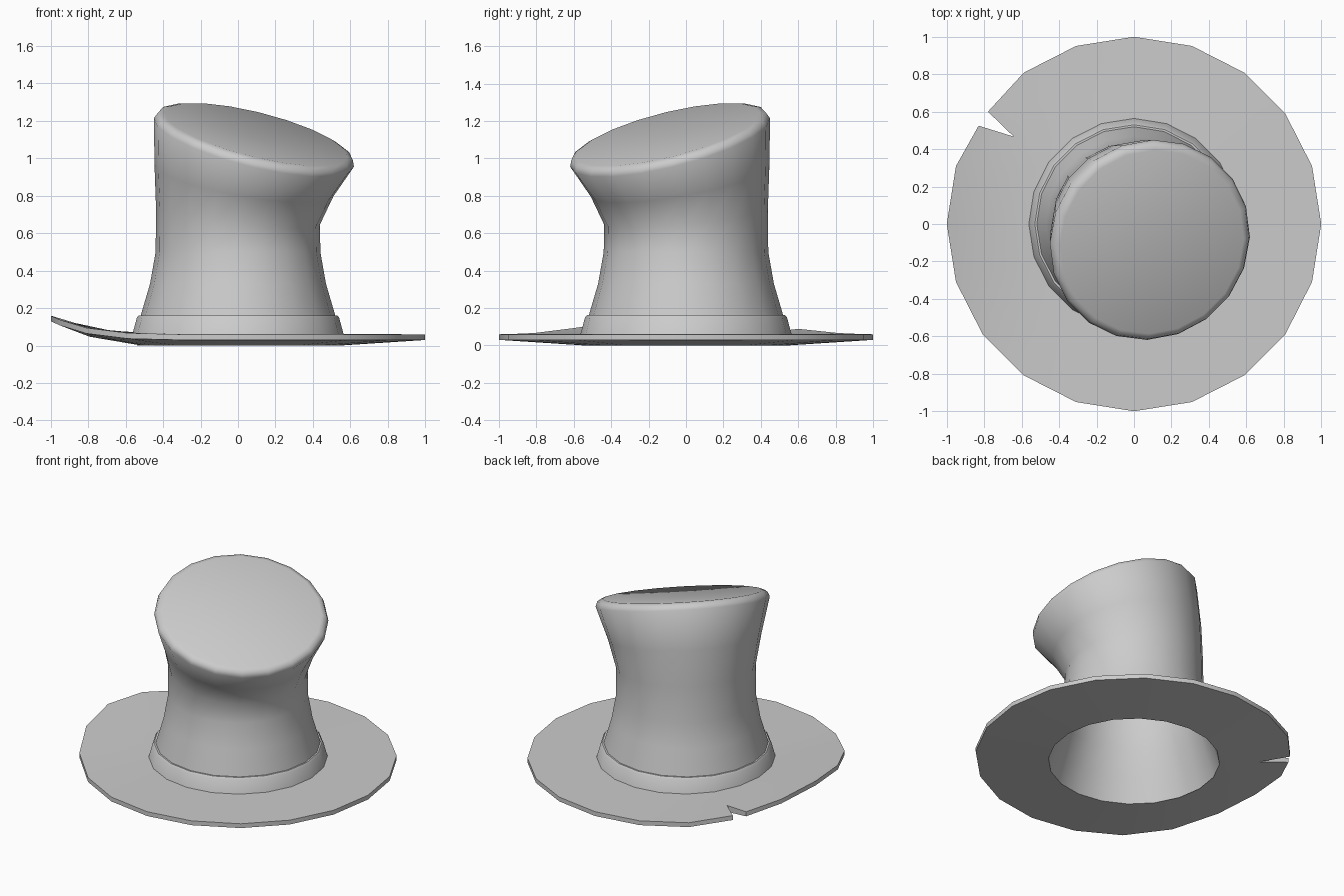
import bpy, bmesh, math
from mathutils import Vector, Matrix

if "Cube" in bpy.data.objects:
    bpy.data.objects.remove(bpy.data.objects["Cube"])

N = 20                                   # sides of every ring
LEAN = Vector((1, -1, 0)).normalized()   # direction the crown slumps
AXIS = Vector((0, 0, 1)).cross(LEAN)


def finish(name, bm, angle):
    bmesh.ops.recalc_face_normals(bm, faces=bm.faces)
    me = bpy.data.meshes.new(name)
    bm.to_mesh(me)
    bm.free()
    ob = bpy.data.objects.new(name, me)
    bpy.context.collection.objects.link(ob)
    bpy.ops.object.select_all(action='DESELECT')
    ob.select_set(True)
    bpy.context.view_layer.objects.active = ob
    bpy.ops.object.shade_smooth_by_angle(angle=math.radians(angle))
    return ob


def ring(bm, off, z, r, tilt, up=0):
    """Circle tilted towards LEAN; 'up' moves it along its own normal."""
    rot = Matrix.Rotation(math.radians(tilt), 3, AXIS)
    c = LEAN * off + Vector((0, 0, z)) + rot @ Vector((0, 0, up))
    return [bm.verts.new(c + rot @ Vector((r * math.cos(a), r * math.sin(a), 0)))
            for a in (2 * math.pi * k / N for k in range(N))]


def bridge(bm, a, b):
    for k in range(N):
        j = (k + 1) % N
        bm.faces.new((a[k], a[j], b[j], b[k]))


def cap(bm, loop, drop):
    c = sum((v.co for v in loop), Vector()) / N - Vector((0, 0, drop))
    v = bm.verts.new(c)
    for k in range(N):
        bm.faces.new((loop[k], loop[(k + 1) % N], v))


# Crown: hollow leaning tube (lean offset, height, radius, tilt, lift)
outer = [(0, .05, .54, 0), (0, .16, .52, 0), (0, .33, .47, 0), (0, .50, .44, 0),
         (0, .69, .44, 8), (.045, .88, .485, 14), (.12, 1.085, .55, 19.5),
         (.12, 1.085, .537, 19.5, .032), (.12, 1.085, .505, 19.5, .045)]
inner = [(o, z, r - .03, t) for o, z, r, t in outer[1:7]][::-1]
bm = bmesh.new()
loops = [ring(bm, *p) for p in inner + [(0, 0, .54, 0)] + outer]
for a, b in zip(loops, loops[1:]):
    bridge(bm, a, b)
cap(bm, loops[0], 0)
cap(bm, loops[-1], .02)
finish("crown", bm, 50)

# Hat band around the base of the crown
bm = bmesh.new()
loops = [ring(bm, 0, z, r, 0) for z, r in
         ((.05, .567), (.15, .54), (.162, .53), (.162, .505), (.05, .525))]
for a, b in zip(loops, loops[1:] + loops[:1]):
    bridge(bm, a, b)
finish("hat_band", bm, 30)


# Brim: top and bottom sheets, curled up at the left, torn at one spoke
def sheet(bm, top):
    def vert(x, y):
        r = math.hypot(x, y)
        z = (.065 - .005 * r) if top else .03 * max(0, (r - .54) / .46)
        return bm.verts.new((x, y, z + .1 * max(0, -x) ** 5))
    rings = [[vert(r * math.cos(2 * math.pi * k / N), r * math.sin(2 * math.pi * k / N))
              for k in range(N)] for r in (.54, .794)]
    start, end = [], []
    for k in range(N):
        x, y = math.cos(2 * math.pi * k / N), math.sin(2 * math.pi * k / N)
        if k == 8:
            end.append(vert(-.78, .60))
            start.append(vert(-.83, .525))
        else:
            v = vert(x, y)
            start.append(v)
            end.append(v)
    a, b = rings
    bridge(bm, a, b)
    for k in range(N):
        j = (k + 1) % N
        bm.faces.new((b[k], start[k], end[j], b[j]))
    # outline running around the rim and into the tear
    return [b[8]] + [start[(8 + i) % N] for i in range(N)] + [end[8]]


bm = bmesh.new()
t, u = sheet(bm, True), sheet(bm, False)
for k in range(len(t)):
    j = (k + 1) % len(t)
    bm.faces.new((t[k], t[j], u[j], u[k]))
finish("brim", bm, 30)
